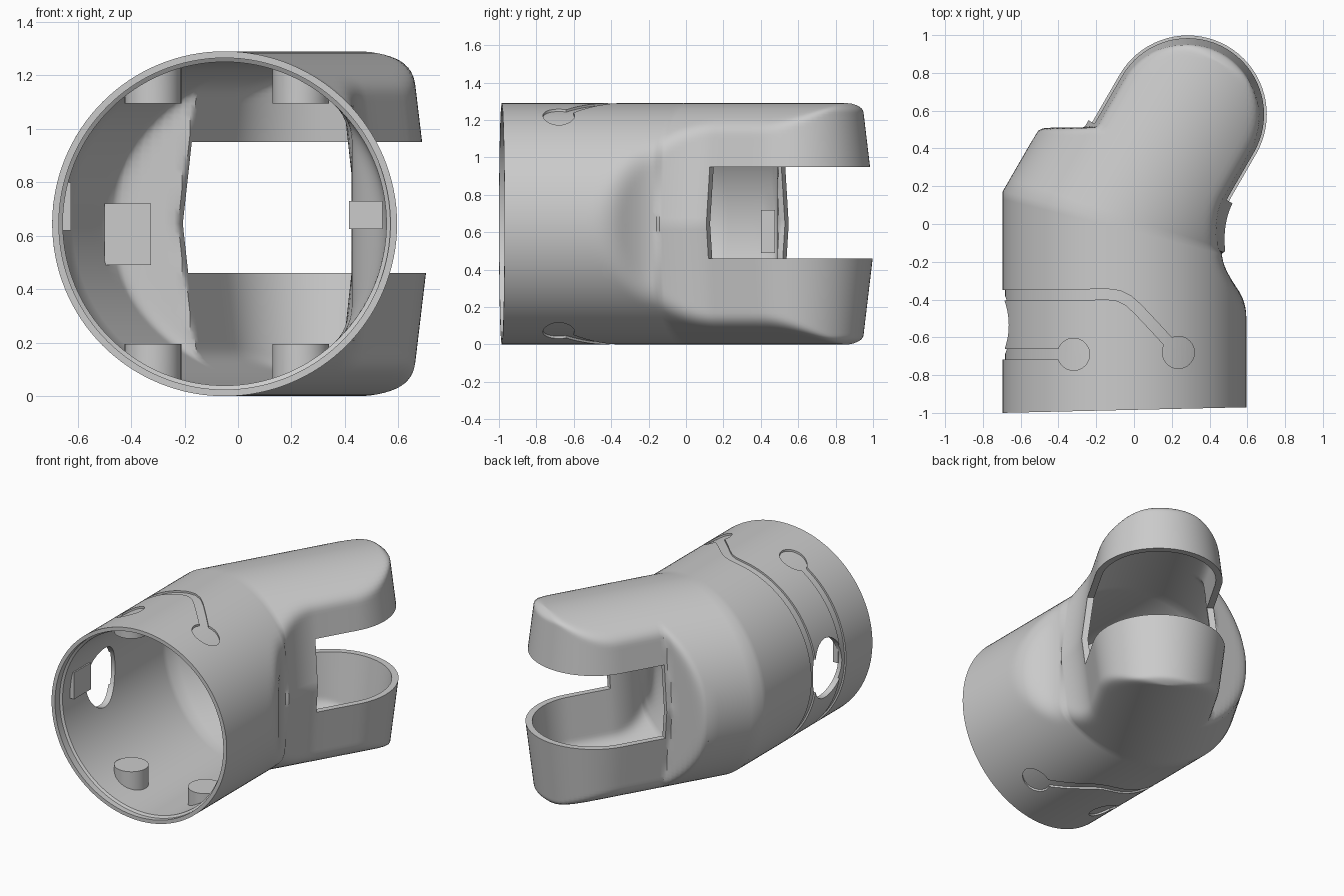
import bpy, bmesh
from math import sin, cos, pi, sqrt, radians, atan2
from mathutils import Vector

if "Cube" in bpy.data.objects:
    bpy.data.objects.remove(bpy.data.objects["Cube"])

N = 128                       # points around the tube
R, CX, CZ = 0.645, -0.05, 0.645
TILT = radians(30)            # bend of the elbow
S0 = 0.67                     # distance from bend to centre of the rounded fork end


def make(name, bm):
    bmesh.ops.recalc_face_normals(bm, faces=bm.faces)
    me = bpy.data.meshes.new(name)
    bm.to_mesh(me)
    bm.free()
    ob = bpy.data.objects.new(name, me)
    bpy.context.collection.objects.link(ob)
    return ob


def loft(name, rings, caps=True, merge=False):
    bm = bmesh.new()
    vs = [[bm.verts.new(p) for p in r] for r in rings]
    n = len(vs[0])
    for a, b in zip(vs, vs[1:]):
        for i in range(n):
            j = (i + 1) % n
            bm.faces.new((a[i], a[j], b[j], b[i]))
    if caps:
        bm.faces.new(vs[0])
        bm.faces.new(vs[-1])
    if merge:
        bmesh.ops.remove_doubles(bm, verts=bm.verts, dist=1e-5)
    return make(name, bm)


def box(name, lo, hi):
    (x0, y0, z0), (x1, y1, z1) = lo, hi
    plan = [(x0, y0), (x1, y0), (x1, y1), (x0, y1)]
    return loft(name, [[(x, y, z) for x, y in plan] for z in (z0, z1)])


def cut(ob, tool):
    tool.hide_render = True
    m = ob.modifiers.new("cut", 'BOOLEAN')
    m.operation, m.solver, m.object = 'DIFFERENCE', 'EXACT', tool
    bpy.context.view_layer.objects.active = ob
    bpy.ops.object.modifier_apply(modifier=m.name)
    bpy.data.objects.remove(tool)


def tilted(s, u):
    return CX + s * sin(TILT) + u * cos(TILT), s * cos(TILT) - u * sin(TILT)


def soft_limit(u, lim):
    # clamp |u| to lim with a small fillet
    a = abs(u)
    k = min(0.05, lim * 0.5) + 1e-9
    h = max(k - abs(a - lim), 0) / k
    m = min(a, lim) - h * h * k / 4
    return m if u > 0 else -m


def smooth(t):
    t = max(0, min(1, t))
    return t * t * (3 - 2 * t)


def point(kind, k, shear, th, t):
    rad = R - t
    u0, z, q = rad * cos(th), rad * sin(th), abs(sin(th))
    u = u0
    if kind == 'tube':
        for _ in range(5):
            y = k - shear * u
            if u0 > 0:        # scooped recess on the right side
                u = soft_limit(u0, 0.71 - 0.195 * smooth((y + 0.58) / 0.43) - t)
        return CX + u, k - shear * u, CZ + z
    r = 0.44 - 0.077 * q - 0.04 * max(0, (q - 0.93) / 0.07) ** 2 - t
    if kind == 'fork':
        for _ in range(6):
            s = k + shear * u
            right = r + 1.4 * max(0, 0.4 - s) ** 2
            left = max(r, min(1.02 - 1.732 * s, 0.75) - t)
            u = soft_limit(u0, right if u0 > 0 else left)
        s = k + shear * u
    else:                     # rounded end, k is the sweep angle
        s = S0 + r * sin(k)
        u = soft_limit(u0, max(0.0, r * cos(k)))
    return (*tilted(s, u), CZ + z)


# stations along the bent shell
stations = [('tube', -0.985, -0.023), ('tube', -0.95, 0), ('tube', -0.94, 0),
            ('tube', -0.8, 0), ('tube', -0.7, 0)]
for i in range(18):
    y = -0.6 + i * 0.57 / 17
    stations.append(('tube', y, 0.25 * max(0, (y + 0.4) / 0.37)))
for i in range(6):
    stations.append(('fork', i * 0.04, 0.268 * (1 - i / 5)))
stations += [('fork', s, 0) for s in (0.217, 0.23, 0.25, 0.27, 0.29, 0.31, 0.33, 0.345,
                                      0.36, 0.375, 0.40, 0.47, 0.54, 0.61)]
stations += [('end', i * pi / 2 / 18, 0) for i in range(19)]


def ring(st, t):
    return [point(*st, 2 * pi * i / N, t) for i in range(N)]


outer = [ring(st, 0) for st in stations]
inner = [ring(st, 0.025 if st[0] == 'tube' and st[1] < -0.945 else 0.04) for st in stations]
shell = loft("elbow_shell", outer[::-1] + inner, caps=False, merge=True)

# fork slot, square to the tilted axis
plan = [tilted(s, u) for s, u in ((0.38, -0.6), (0.38, 0.6), (1.4, 0.6), (1.4, -0.6))]
cut(shell, loft("slot_cutter", [[(x, y, z) for x, y in plan] for z in (0.46, 0.95)]))


# shallow keyhole grooves, wrapping over top, left side and bottom
def groove(path, radius, half=0.028):
    pts = [Vector(p) for p in path]
    a_side, b_side = [], []
    for i, p in enumerate(pts[:-1]):
        d = (pts[i + 1] - pts[max(i - 1, 0)]).normalized()
        n = Vector((-d.y, d.x)) * half
        a_side.append(p + n)
        b_side.append(p - n)
    d = pts[-1] - pts[-2]
    base = atan2(d.y, d.x) + pi
    arc = []
    for i in range(33):
        a = base - 0.34 - (2 * pi - 0.68) * i / 32
        arc.append(pts[-1] + radius * Vector((cos(a), sin(a))))
    outline = a_side + arc + b_side[::-1]
    prism = loft("groove_cutter", [[(p.x, p.y, z) for p in outline] for z in (-0.1, 1.4)])
    core = loft("groove_core", [[(CX + 0.633 * cos(2 * pi * i / N), y, CZ + 0.633 * sin(2 * pi * i / N))
                                 for i in range(N)] for y in (-1.2, 0.2)])
    cut(prism, core)
    cut(shell, prism)


groove([(-0.8, -0.378), (-0.4, -0.376), (-0.14, -0.372), (-0.08, -0.38), (-0.03, -0.405),
        (0.02, -0.45), (0.1, -0.535), (0.16, -0.6), (0.235, -0.68)], 0.085)
groove([(-0.8, -0.69), (-0.42, -0.69), (-0.32, -0.69)], 0.085)

# oval window on the left side
cut(shell, loft("window_cutter", [[(x, -0.535 + 0.155 * cos(2 * pi * i / 48), CZ + 0.2 * sin(2 * pi * i / 48))
                                   for i in range(48)] for x in (-0.95, -0.4)]))

# four inner pegs under the groove ends
parts = [shell]
for side, sx in (("left", -0.318), ("right", 0.235)):
    for lev, sg in (("top", 1), ("bottom", -1)):
        c = [(sx + 0.106 * cos(2 * pi * i / 40), -0.685 + 0.106 * sin(2 * pi * i / 40)) for i in range(40)]
        parts.append(loft(f"peg_{lev}_{side}", [
            [(x, y, CZ + sg * 0.45) for x, y in c],
            [(x, y, CZ + sg * sqrt(0.62 ** 2 - (x - CX) ** 2)) for x, y in c]]))

# inner stop blocks
box("back_stop_block", (-0.50, 0.40, 0.49), (-0.325, 0.475, 0.72))
box("right_tab", (0.415, -0.50, 0.625), (0.54, -0.38, 0.73))
box("left_plate", (-0.66, -0.86, 0.62), (-0.625, -0.68, 0.80))

# smooth shading with sharp edges kept
bpy.ops.object.select_all(action='DESELECT')
for ob in parts:
    ob.select_set(True)
bpy.context.view_layer.objects.active = shell
bpy.ops.object.shade_smooth_by_angle(angle=radians(35))
